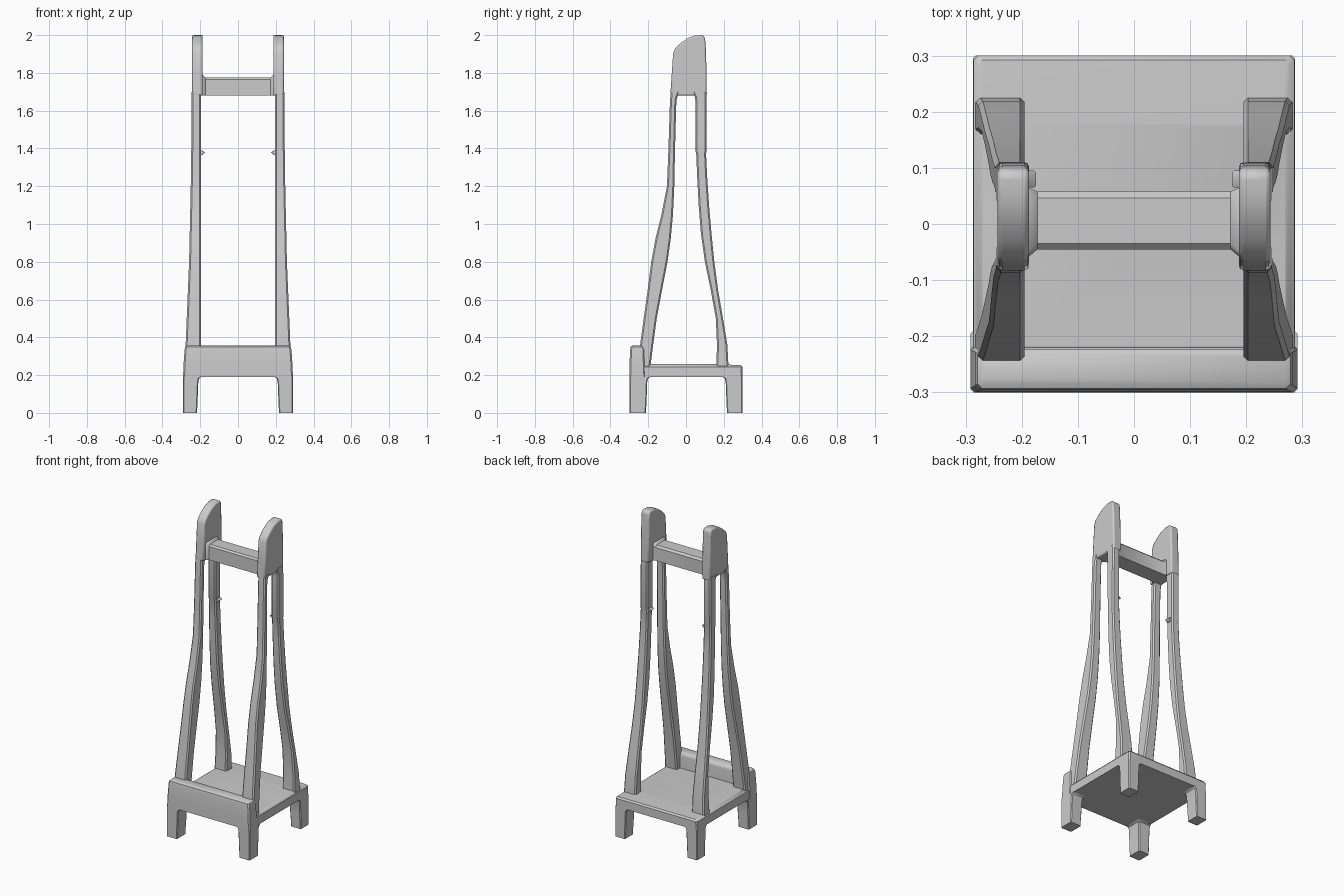
import bpy, bmesh


def finish(name, bm, mirror=True, bevel=0.0):
    bmesh.ops.recalc_face_normals(bm, faces=bm.faces)
    me = bpy.data.meshes.new(name)
    bm.to_mesh(me)
    bm.free()
    ob = bpy.data.objects.new(name, me)
    bpy.context.collection.objects.link(ob)
    bpy.ops.object.select_all(action='DESELECT')
    ob.select_set(True)
    bpy.context.view_layer.objects.active = ob
    bpy.ops.object.shade_smooth_by_angle(angle=0.6)
    if bevel:
        b = ob.modifiers.new("soft_edges", 'BEVEL')
        b.width, b.segments, b.limit_method = bevel, 2, 'ANGLE'
    if mirror:
        m = ob.modifiers.new("mirror", 'MIRROR')
        m.use_mirror_merge = False
    return ob


def bridge(bm, rings):
    for a, b in zip(rings, rings[1:]):
        n = len(a)
        for i in range(n):
            j = (i + 1) % n
            bm.faces.new((a[i], a[j], b[j], b[i]))
    bm.faces.new(rings[0])
    bm.faces.new(rings[-1])


def loft(name, sections, c=0.008, mirror=True):
    """Stack chamfered rectangles given as (z, x0, x1, y0, y1)."""
    bm = bmesh.new()
    rings = []
    for z, x0, x1, y0, y1 in sections:
        pts = [(x0 + c, y0), (x1 - c, y0), (x1, y0 + c), (x1, y1 - c),
               (x1 - c, y1), (x0 + c, y1), (x0, y1 - c), (x0, y0 + c)]
        rings.append([bm.verts.new((x, y, z)) for x, y in pts])
    bridge(bm, rings)
    return finish(name, bm, mirror)


# Platform and raised front rail
loft("platform", [(0.19, -0.287, 0.287, -0.28, 0.30),
                  (0.242, -0.286, 0.286, -0.28, 0.30),
                  (0.252, -0.278, 0.278, -0.28, 0.292),
                  (0.258, -0.27, 0.27, -0.28, 0.18)], mirror=False)
loft("front_rail", [(0.19, -0.291, 0.291, -0.30, -0.215),
                    (0.26, -0.288, 0.288, -0.299, -0.218),
                    (0.335, -0.283, 0.283, -0.296, -0.22),
                    (0.35, -0.279, 0.279, -0.293, -0.223),
                    (0.357, -0.27, 0.27, -0.283, -0.23)], mirror=False)

# Feet, flaring where they meet the platform
FOOT = [(0.0, 0.0), (0.09, 0.004), (0.168, 0.007), (0.183, 0.012), (0.19, 0.022)]
loft("front_feet", [(z, 0.217 - f, 0.291, -0.30, -0.212 + f) for z, f in FOOT], 0.005)
loft("back_feet", [(z, 0.217 - f, 0.287, 0.217 - f, 0.30) for z, f in FOOT], 0.005)


def outer_x(z):
    for z0, a, z1, b in ((0.2, 0.284, 0.8, 0.259), (0.8, 0.259, 1.3, 0.248),
                         (1.3, 0.248, 2.1, 0.243)):
        if z <= z1:
            return a + (b - a) * (z - z0) / (z1 - z0)


# Curved legs: height, front edge, back edge
FRONT = [(0.23, -0.255, -0.19), (0.36, -0.243, -0.174), (0.5, -0.224, -0.155),
         (0.65, -0.203, -0.127), (0.8, -0.184, -0.098), (0.92, -0.162, -0.081),
         (1.05, -0.13, -0.069), (1.2, -0.101, -0.062), (1.4, -0.093, -0.058),
         (1.62, -0.086, -0.052), (1.66, -0.084, -0.05), (1.70, -0.081, -0.035)]
BACK = [(0.23, 0.16, 0.226), (0.36, 0.164, 0.219), (0.5, 0.158, 0.196),
        (0.65, 0.131, 0.17), (0.8, 0.1, 0.15), (0.95, 0.079, 0.135),
        (1.1, 0.067, 0.122), (1.25, 0.059, 0.112), (1.375, 0.054, 0.106),
        (1.385, 0.05, 0.109), (1.64, 0.05, 0.109), (1.67, 0.048, 0.109),
        (1.70, 0.035, 0.107)]
loft("front_legs", [(z, 0.195, outer_x(z), a, b) for z, a, b in FRONT])
loft("back_legs", [(z, 0.195, outer_x(z), a, b) for z, a, b in BACK])

# Small pegs on the inside of the back legs
loft("inner_pegs", [(1.365, 0.19, 0.205, 0.065, 0.095),
                    (1.378, 0.175, 0.205, 0.065, 0.095),
                    (1.388, 0.188, 0.205, 0.065, 0.095)], 0.003)

# Rounded head plates above the legs
HEAD = [(-0.083, 1.68), (0.11, 1.68), (0.109, 1.8), (0.104, 1.95), (0.1, 1.988),
        (0.088, 2.0), (0.05, 1.998), (0.01, 1.985), (-0.03, 1.957),
        (-0.058, 1.93), (-0.068, 1.905), (-0.075, 1.8)]
bm = bmesh.new()
bridge(bm, [[bm.verts.new((x, y, z)) for y, z in HEAD] for x in (0.187, 0.243)])
finish("head_plates", bm, bevel=0.008)

# Crossbar with flared ends
bm = bmesh.new()
rings = []
for x, f in ((-0.2, 0.016), (-0.187, 0.013), (-0.172, 0.0),
             (0.172, 0.0), (0.187, 0.013), (0.2, 0.016)):
    y0, y1, z0, z1 = -0.045 - f, 0.058 + f * 0.5, 1.68, 1.775 + f
    pts = [(y0, z0), (y1, z0), (y1, z1 - 0.012), (y1 - 0.012, z1),
           (y0 + 0.01, z1), (y0, z1 - 0.01)]
    rings.append([bm.verts.new((x, y, z)) for y, z in pts])
bridge(bm, rings)
finish("crossbar", bm, mirror=False)
